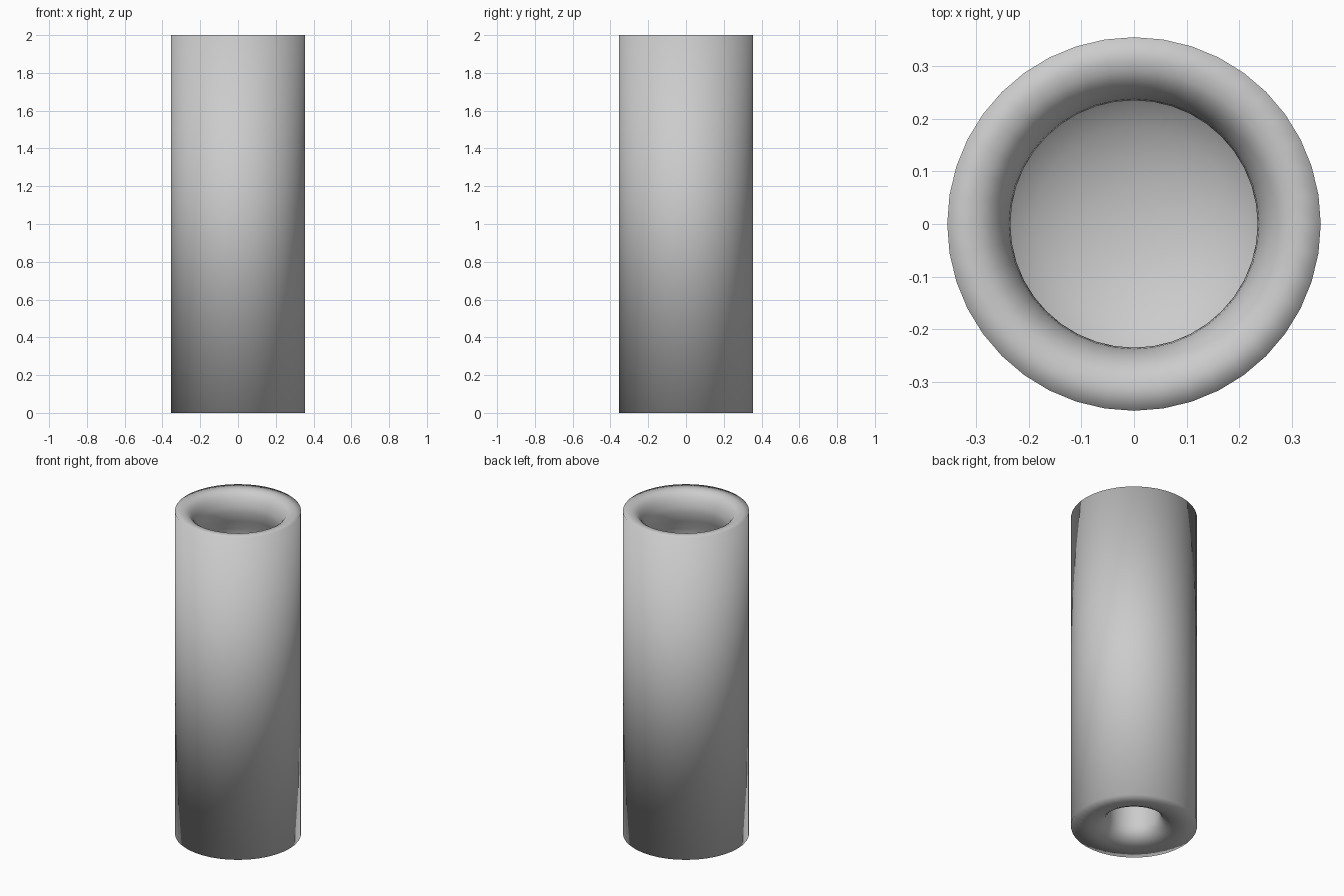
import bpy, bmesh, math

if "Cube" in bpy.data.objects:
    bpy.data.objects.remove(bpy.data.objects["Cube"])

SEGMENTS = 40


def lathe(name, profile):
    """Revolve a closed (radius, height) profile about z; radius 0 makes a pole."""
    bm = bmesh.new()
    rings = []
    for r, z in profile:
        if r == 0:
            rings.append([bm.verts.new((0, 0, z))] * SEGMENTS)
        else:
            rings.append([bm.verts.new((r * math.cos(a), r * math.sin(a), z))
                          for a in (2 * math.pi * i / SEGMENTS for i in range(SEGMENTS))])
    for low, high in zip(rings, rings[1:]):
        for i in range(SEGMENTS):
            j = (i + 1) % SEGMENTS
            corners = list(dict.fromkeys((low[i], low[j], high[j], high[i])))
            bm.faces.new(corners)
    bmesh.ops.recalc_face_normals(bm, faces=bm.faces)
    for f in bm.faces:
        f.smooth = True
    mesh = bpy.data.meshes.new(name)
    bm.to_mesh(mesh)
    bm.free()
    obj = bpy.data.objects.new(name, mesh)
    bpy.context.collection.objects.link(obj)
    return obj


def arc(cr, cz, rr, rz, start, end, steps):
    """Elliptical arc in the profile plane, angles in degrees."""
    angles = [math.radians(start + (end - start) * i / steps) for i in range(steps + 1)]
    return [(cr + rr * math.cos(a), cz + rz * math.sin(a)) for a in angles]


# Bore in the underside, with a flared lip
bottom_bore = [(0, 0.50), (0.147, 0.50), (0.147, 0.25)]
bottom_lip = arc(0.25, 0.09, 0.103, 0.09, 180, 270, 5)

# Straight outer wall
outer_wall = [(0.355, 0), (0.355, 2)]

# Rounded mouth narrowing to a throat
top_lip = arc(0.31, 1.88, 0.075, 0.12, 90, 180, 6)

# Wider dished cavity below the throat
cavity = [(0.25, 1.82), (0.28, 1.76)] + arc(0, 1.70, 0.29, 0.18, 0, -75, 6) + [(0, 1.52)]

lathe("hollow_cylinder", bottom_bore + bottom_lip + outer_wall + top_lip + cavity)
